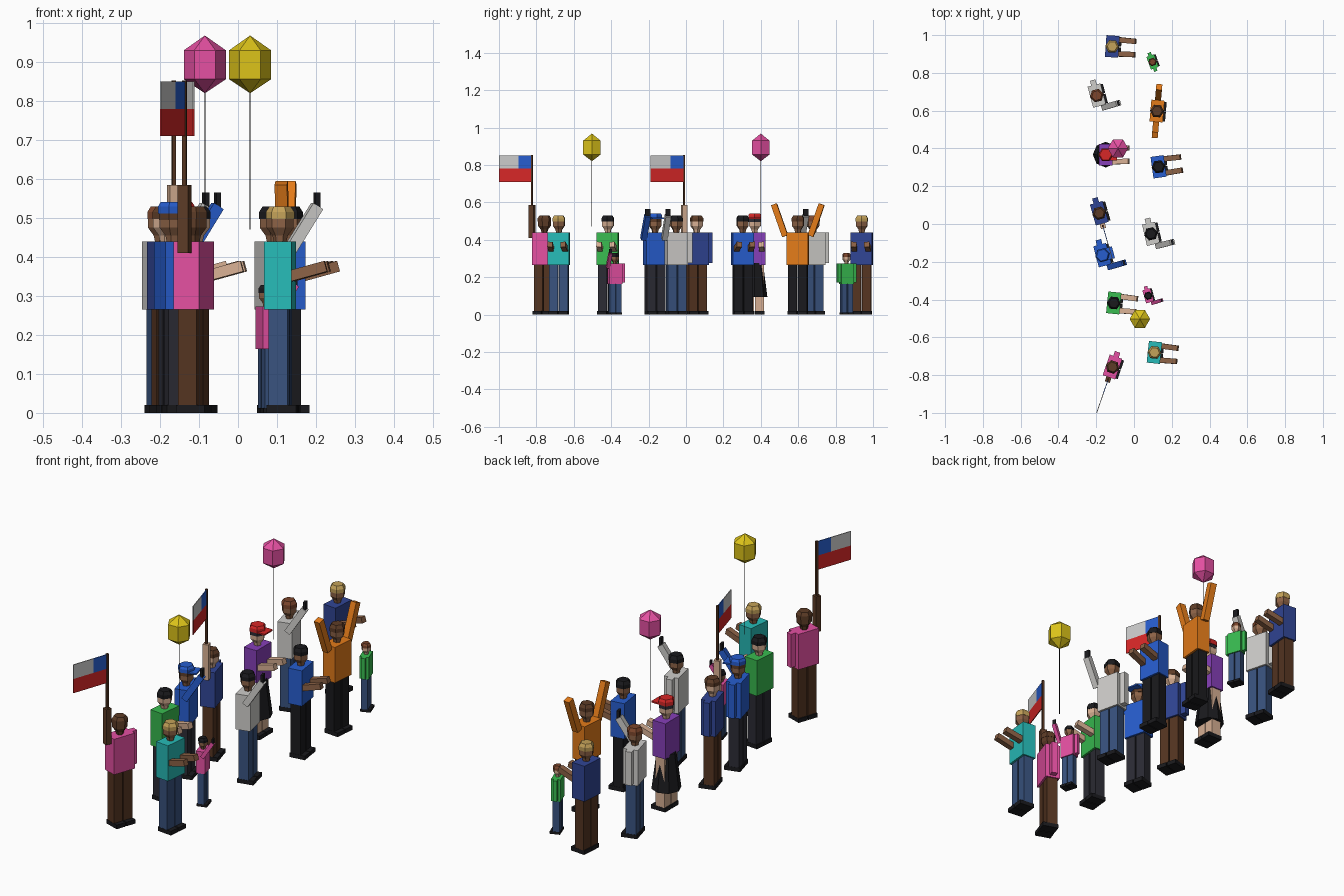
import bpy, bmesh
from math import sin, cos, tau, radians
from mathutils import Matrix, Vector

if "Cube" in bpy.data.objects:
    bpy.data.objects.remove(bpy.data.objects["Cube"])

COLORS = dict(
    navy=(.03, .06, .30), grey=(.62, .61, .59), purple=(.24, .05, .48), blue=(.02, .11, .62),
    green=(.04, .50, .08), pink=(.78, .08, .36), orange=(.78, .20, .01), teal=(.02, .50, .48),
    brown=(.09, .035, .015), jeans=(.04, .085, .21), dark=(.025, .025, .035), black=(.01, .01, .012),
    light=(.68, .43, .29), tan=(.26, .12, .06), deep=(.11, .045, .02), blond=(.55, .36, .10),
    rust=(.20, .06, .025), red=(.68, .02, .02), white=(.75, .75, .75), yellow=(.72, .55, .01))
mats = {}


def finish(bm, name, color, frame):
    bmesh.ops.remove_doubles(bm, verts=bm.verts, dist=1e-5)
    bmesh.ops.recalc_face_normals(bm, faces=bm.faces)
    me = bpy.data.meshes.new(name)
    bm.to_mesh(me)
    bm.free()
    if color not in mats:
        mats[color] = bpy.data.materials.new(color)
        mats[color].diffuse_color = (*COLORS[color], 1)
    me.materials.append(mats[color])
    ob = bpy.data.objects.new(name, me)
    ob.matrix_world = frame
    bpy.context.collection.objects.link(ob)
    return ob


def box(name, color, frame, lo, hi):
    """Axis-aligned box between two corners in the frame."""
    lo, hi = Vector(lo), Vector(hi)
    bm = bmesh.new()
    bmesh.ops.create_cube(bm, size=1, matrix=Matrix.Translation((lo + hi) / 2)
                          @ Matrix.Diagonal((*(hi - lo), 1)))
    return finish(bm, name, color, frame)


def limb(name, color, frame, a, b, t=.03):
    """Square bar from a to b."""
    a, b = Vector(a), Vector(b)
    d = b - a
    rot = Vector((0, 0, 1)).rotation_difference(d).to_matrix().to_4x4()
    bm = bmesh.new()
    bmesh.ops.create_cube(bm, size=1, matrix=Matrix.Translation((a + b) / 2) @ rot
                          @ Matrix.Diagonal((t, t, d.length, 1)))
    return finish(bm, name, color, frame)


def lathe(name, color, frame, profile, n=6):
    """Low-poly turned shape from (radius, z) points."""
    bm = bmesh.new()
    rings = [[bm.verts.new((r * cos(tau * i / n), r * sin(tau * i / n), z)) for i in range(n)]
             for r, z in profile]
    for p, q in zip(rings, rings[1:]):
        for i in range(n):
            j = (i + 1) % n
            bm.faces.new((p[i], p[j], q[j], q[i]))
    for ring, (r, z) in ((rings[0], profile[0]), (rings[-1], profile[-1])):
        if r > 0:
            bm.faces.new(ring)
    return finish(bm, name, color, frame)


def flag(M):
    # pole above the fist, cloth streaming to the person's right
    y = -.07
    box("flag_pole", "brown", M, (-.005, y - .005, .45), (.005, y + .005, .853))
    box("flag_canton", "blue", M, (-.002, y - .077, .78), (.002, y, .85))
    box("flag_upper_stripe", "white", M, (-.002, y - .187, .78), (.002, y - .077, .85))
    box("flag_lower_stripe", "red", M, (-.002, y - .187, .71), (.002, y, .78))


def person(x, y, yaw, shirt, legs, skin, hair, pose, scale=1, cap=None, skirt=False):
    M = (Matrix.Translation((x, y, 0)) @ Matrix.Rotation(radians(yaw), 4, 'Z')
         @ Matrix.Scale(scale, 4))
    # legs and shoes
    for s in (-1, 1):
        c = s * .027
        box("leg", legs, M, (-.025, c - .024, .002), (.025, c + .024, .27))
        box("shoe", "black", M, (-.03, c - .025, 0), (.047, c + .025, .02))
    if skirt:
        lathe("skirt", "black", M, [(.068, .095), (.045, .275)], 8)
    # torso, head, hair
    box("torso", shirt, M, (-.035, -.0575, .265), (.035, .0575, .44))
    lathe("head", skin, M, [(.016, .438), (.02, .455), (.035, .475), (.035, .508), (.022, .525)])
    if cap:
        lathe("cap_crown", cap, M, [(.039, .512), (.039, .53), (.032, .541)])
        box("cap_brim", cap, M, (.02, -.032, .511), (.06, .032, .518))
        lathe("hair", hair, M, [(.0365, .495), (.0365, .513)])
    else:
        lathe("hair", hair, M, [(.037, .497), (.037, .515), (.027, .53)])
    # arms
    hang = {"clap": (), "cheer": (), "idle": (-1, 1)}.get(pose, (1,))
    for s in hang:
        box("hanging_arm", shirt, M, (-.015, s * .07 - .0145, .275), (.015, s * .07 + .0145, .44))
    if pose == "clap":
        for s in (-1, 1):
            limb("clapping_arm", skin, M, (.02, s * .038, .348), (.122, s * .035, .376), .028)
    elif pose == "cheer":
        for s in (-1, 1):
            limb("raised_arm", shirt, M, (0, s * .068, .42), (0, s * .128, .59), .032)
    elif pose == "phone":
        limb("phone_arm", shirt, M, (.02, -.07, .405), (.1, -.068, .53))
        box("phone", "black", M, (.094, -.081, .522), (.106, -.055, .565))
    elif pose == "flag":
        box("flag_arm", skin, M, (-.014, -.084, .41), (.014, -.056, .585))
        flag(M)


def balloon(x, y, color):
    M = Matrix.Translation((x, y, 0))
    lathe("balloon", color, M, [(0, .82), (.054, .856), (.054, .93), (0, .968)])
    box("balloon_string", "black", M, (-.001, -.001, .47), (.001, .001, .825))


# back row of the crowd
person(-.115, .94, -4, "navy", "brown", "tan", "blond", "clap")
person(-.197, .68, 15, "grey", "jeans", "tan", "rust", "phone")
person(-.15, .367, 0, "purple", "light", "light", "dark", "clap", cap="red", skirt=True)
person(-.184, .057, 16, "navy", "brown", "light", "deep", "flag")
person(-.167, -.165, 15, "blue", "dark", "tan", "deep", "phone", cap="blue")
person(-.107, -.418, -6, "green", "dark", "light", "black", "clap")
person(-.114, -.757, -19, "pink", "brown", "deep", "deep", "flag")
# front row of the crowd, with two children
person(.098, .858, 20, "green", "jeans", "light", "rust", "idle", scale=.62)
person(.122, .598, -5, "orange", "black", "tan", "deep", "cheer")
person(.13, .303, 8, "blue", "black", "tan", "black", "clap")
person(.09, -.052, 13, "grey", "jeans", "tan", "black", "phone")
person(.075, -.38, 16, "pink", "jeans", "tan", "black", "phone", scale=.62)
person(.108, -.68, -6, "teal", "jeans", "tan", "blond", "clap")
# balloons
balloon(-.085, .4, "pink")
balloon(.031, -.503, "yellow")

for m in bpy.data.materials:
    if m.users and not m.is_grease_pencil:
        m.use_nodes = True
        m.node_tree.nodes["Principled BSDF"].inputs["Base Color"].default_value = m.diffuse_color
